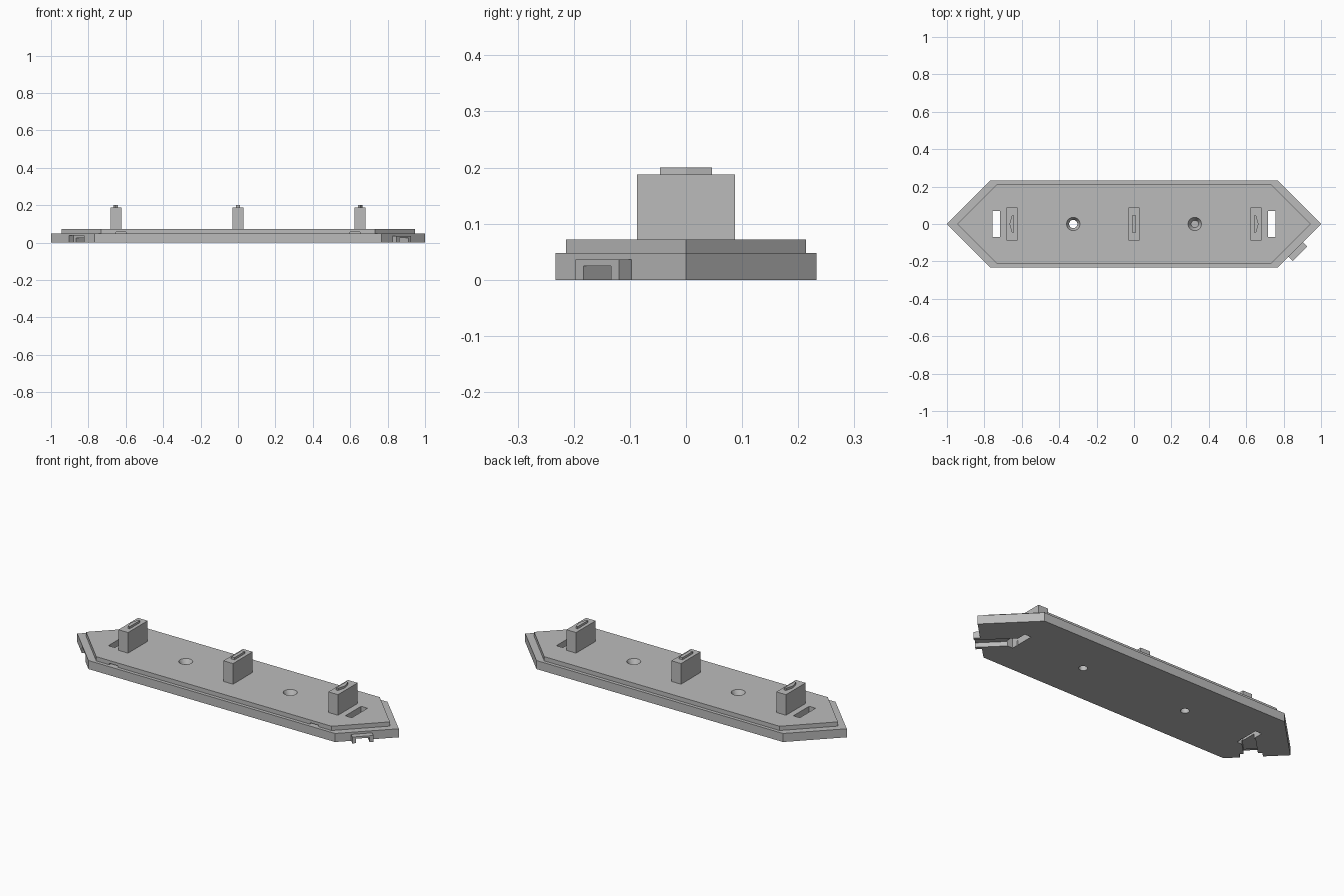
import bpy, bmesh, math
from mathutils import Matrix, Vector

cube = bpy.data.objects.get("Cube")
if cube:
    bpy.data.objects.remove(cube, do_unlink=True)

grey = bpy.data.materials.new("light grey")
grey.use_nodes = True
COLOUR = (0.5, 0.5, 0.5, 1)
grey.diffuse_color = COLOUR
grey.node_tree.nodes["Principled BSDF"].inputs["Base Color"].default_value = COLOUR


def prism(name, points, low, high, frame=Matrix()):
    """Extrude a flat outline along the local z axis of a frame."""
    bm = bmesh.new()
    face = bm.faces.new([bm.verts.new((x, y, low)) for x, y in points])
    top = bmesh.ops.extrude_face_region(bm, geom=[face])["geom"]
    moved = [v for v in top if isinstance(v, bmesh.types.BMVert)]
    bmesh.ops.translate(bm, verts=moved, vec=(0, 0, high - low))
    bmesh.ops.recalc_face_normals(bm, faces=bm.faces)
    return finish(name, bm, frame)


def cone(name, x, r_low, r_high, low, high):
    bm = bmesh.new()
    bmesh.ops.create_cone(bm, cap_ends=True, segments=32, radius1=r_low,
                          radius2=r_high, depth=high - low)
    return finish(name, bm, Matrix.Translation((x, 0, (low + high) / 2)))


def finish(name, bm, frame):
    bm.transform(frame)
    mesh = bpy.data.meshes.new(name)
    bm.to_mesh(mesh)
    bm.free()
    mesh.materials.append(grey)
    obj = bpy.data.objects.new(name, mesh)
    bpy.context.collection.objects.link(obj)
    return obj


def rect(x0, x1, y0, y1):
    return [(x0, y0), (x1, y0), (x1, y1), (x0, y1)]


def hexagon(tip, shoulder, half):
    return [(tip, 0), (shoulder, half), (-shoulder, half),
            (-tip, 0), (-shoulder, -half), (shoulder, -half)]


def cut(targets, cutter):
    for target in targets:
        mod = target.modifiers.new("cut", 'BOOLEAN')
        mod.operation, mod.solver, mod.object = 'DIFFERENCE', 'EXACT', cutter
        bpy.context.view_layer.objects.active = target
        bpy.ops.object.modifier_apply(modifier=mod.name)
    bpy.data.objects.remove(cutter, do_unlink=True)


def edge_frame(side):
    """Frame on a slanted front edge: x along it, y up, z outward."""
    along = Vector((1, side, 0)).normalized()
    up = Vector((0, 0, 1))
    rot = Matrix((along, up, along.cross(up))).transposed().to_4x4()
    return Matrix.Translation((side * 0.8645, -0.1355, 0)) @ rot


# Stepped plate
BASE_TOP, DECK_TOP, POST_TOP = 0.048, 0.072, 0.188
base = prism("base_plate", hexagon(1, 0.767, 0.233), 0, BASE_TOP)
deck = prism("upper_plate", hexagon(0.945, 0.732, 0.214), BASE_TOP, DECK_TOP)
plates = [base, deck]

for side in (-1, 1):
    # Countersunk screw holes
    x = side * 0.325
    cut(plates, cone("hole_cutter", x, 0.022, 0.022, -0.02, 0.1))
    cut(plates, cone("sink_cutter", x, 0.02, 0.037, 0.043, 0.074))
    # Cable slots and the channels leading to them from the slanted edges
    x = side * 0.737
    cut(plates, prism("slot_cutter", rect(x - 0.02, x + 0.02, -0.07, 0.07), -0.02, 0.1))
    cut([base], prism("channel_cutter", rect(-0.035, 0.035, -0.01, 0.025),
                      -0.18, 0.02, edge_frame(side)))
    # Small notches in the front step
    x = side * 0.625
    cut([deck], prism("notch_cutter", rect(x - 0.027, x + 0.027, -0.23, -0.2),
                      0.04, 0.056))

# Socket on one end, matching arched tab on the other
cut([base], prism("socket_cutter", rect(-0.057, 0.057, -0.01, 0.038),
                  -0.034, 0.02, edge_frame(-1)))
arch = [(-0.0545, 0), (-0.035, 0), (-0.035, 0.025), (0.035, 0.025),
        (0.035, 0), (0.0545, 0), (0.0545, 0.036), (-0.0545, 0.036)]
prism("joining_tab", arch, 0, 0.032, edge_frame(1))

# Upright posts with locating ribs; the outer ribs point outward
for label, side in (("right", -1), ("middle", 0), ("left", 1)):
    x = side * 0.653
    prism(label + "_post", rect(x - 0.03, x + 0.03, -0.087, 0.087), DECK_TOP, POST_TOP)
    if side:
        rib = [(x - side * 0.011, -0.046), (x, -0.046), (x + side * 0.013, 0),
               (x, 0.046), (x - side * 0.011, 0.046)]
    else:
        rib = rect(-0.01, 0.01, -0.046, 0.046)
    prism(label + "_rib", rib, POST_TOP, 0.2)
